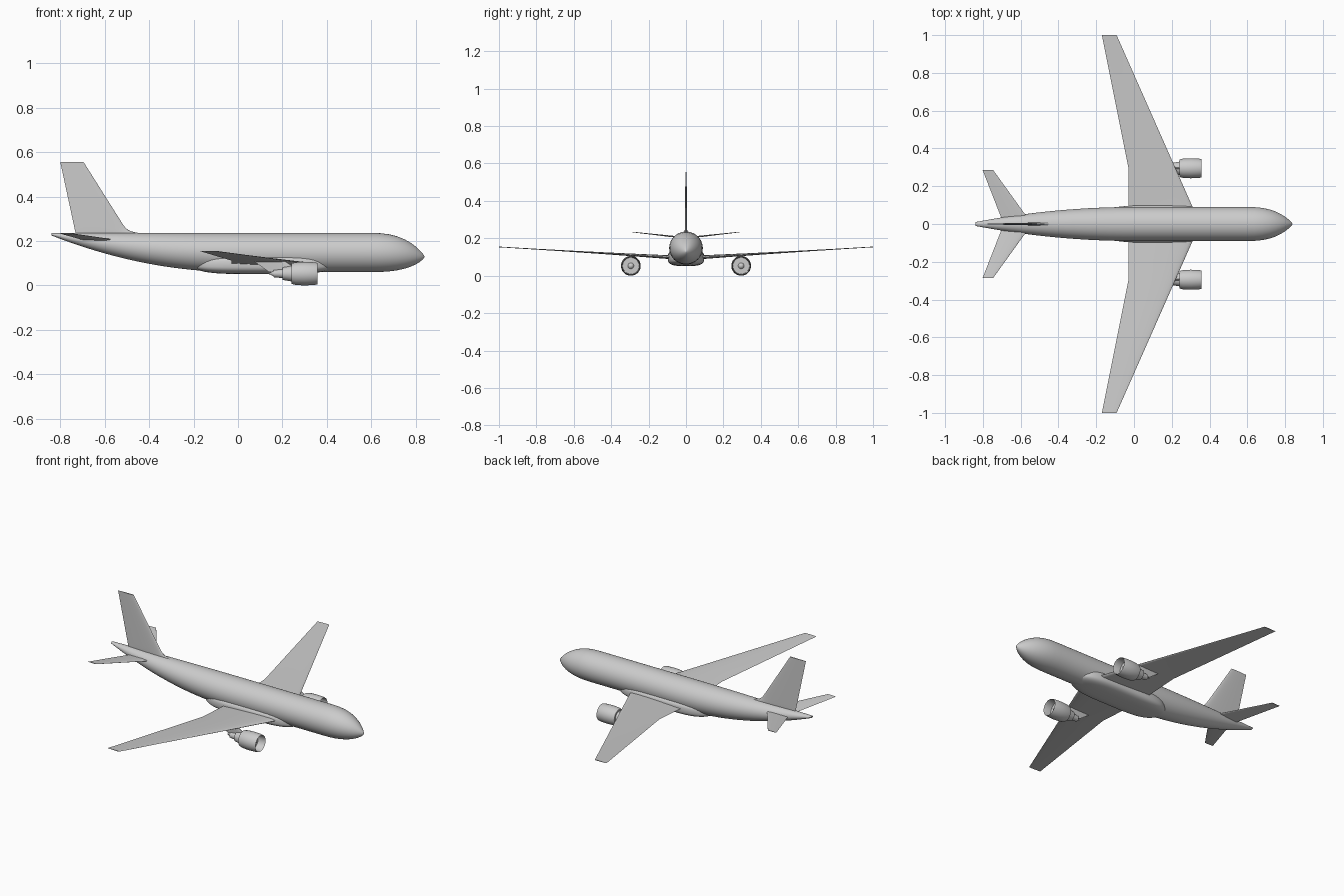
import bpy, bmesh
from math import sin, cos, pi, tau, radians, exp, sqrt, copysign

cube = bpy.data.objects.get("Cube")
if cube:
    bpy.data.objects.remove(cube, do_unlink=True)

shade = (0.6, 0.6, 0.6, 1)
grey = bpy.data.materials.new("light_grey")
grey.use_nodes = True
grey.diffuse_color = shade
grey.node_tree.nodes["Principled BSDF"].inputs["Base Color"].default_value = shade


def loft(name, rings):
    """Skin a list of equal-length point rings and cap both ends."""
    bm = bmesh.new()
    loops = [[bm.verts.new(point) for point in ring] for ring in rings]
    for near, far in zip(loops, loops[1:]):
        for i in range(len(near)):
            bm.faces.new((near[i - 1], near[i], far[i], far[i - 1]))
    bm.faces.new(loops[0])
    bm.faces.new(loops[-1])
    bmesh.ops.remove_doubles(bm, verts=bm.verts, dist=0.00001)
    bmesh.ops.recalc_face_normals(bm, faces=bm.faces)
    mesh = bpy.data.meshes.new(name)
    bm.to_mesh(mesh)
    bm.free()
    mesh.materials.append(grey)
    obj = bpy.data.objects.new(name, mesh)
    bpy.context.collection.objects.link(obj)
    bpy.ops.object.select_all(action='DESELECT')
    obj.select_set(True)
    bpy.context.view_layer.objects.active = obj
    bpy.ops.object.shade_smooth_by_angle(angle=radians(35))


def oval(x, half_width, bottom, top, power=1.0, count=40):
    """Cross-section across x; a power below 1 squares the corners."""
    middle, half_height = (top + bottom) / 2, (top - bottom) / 2
    ring = []
    for i in range(count):
        c, s = cos(tau * i / count), sin(tau * i / count)
        ring.append((x, half_width * copysign(abs(c) ** power, c),
                     middle + half_height * copysign(abs(s) ** power, s)))
    return ring


def airfoil(lead, trail, thickness, place, count=28):
    """Round-nosed, sharp-tailed section; place(x, offset) sets it in space."""
    ring = []
    for i in range(count):
        angle = tau * i / count
        along = (1 - cos(angle)) / 2
        offset = 2.5 * thickness * (sqrt(along) - along)
        ring.append(place(lead + (trail - lead) * along, copysign(offset, pi - angle)))
    return ring


def fuselage_section(x):
    """Straight cabin, upswept tail cone and drooped round nose."""
    tail = max(0, -x / 0.84) ** 2
    nose = min(1, max(0, (x - 0.6) / 0.24))
    full = (1 - nose ** 2.5) ** 0.85
    return oval(x, (0.09 - 0.08 * tail) * full,
                0.13 - 0.07 * full ** 0.8 + 0.165 * tail, 0.13 + 0.106 * full)


def fairing_section(along):
    """Flat-bottomed belly bulge that fades out at both ends."""
    full = (1 - along ** 4) ** 0.45
    return oval(0.115 + 0.315 * along, 0.098 * full,
                0.09 - 0.039 * full, 0.1 + 0.04 * full, power=0.65)


def fin_section(up):
    """Swept fin whose leading edge flares into the fuselage top."""
    z = 0.23 + 0.325 * up
    lead = -0.49 - 0.205 * up + 0.1 * exp(-40 * up)
    return airfoil(lead, -0.73 - 0.07 * up, 0.011 - 0.006 * up,
                   lambda x, offset: (x, offset, z))


def wing_section(y, side):
    """Tapered wing with a kinked trailing edge and dihedral."""
    z = 0.094 + 0.06 * y
    return airfoil(0.35 - 0.442 * y, -0.03 - 0.2 * max(0, y - 0.3),
                   0.003 + 0.016 * (1 - y) ** 2,
                   lambda x, offset: (x, side * y, z + offset))


def tailplane_section(y, side):
    """Thin swept tailplane with dihedral."""
    z = 0.202 + 0.11 * y
    return airfoil(-0.54 - 0.72 * y, -0.69 - 0.39 * y, 0.008 - 0.02 * y,
                   lambda x, offset: (x, side * y, z + offset))


def pylon_section(up, hub):
    """Slim strut rising from the engine core back into the wing."""
    z = 0.06 + 0.05 * up
    return airfoil(0.29 - 0.08 * up, 0.14 - 0.07 * up, 0.007,
                   lambda x, offset: (x, hub + offset, z))


def circle(x, radius, hub, count=36):
    """Ring round an engine axis."""
    return [(x, hub + radius * cos(tau * i / count),
             0.053 + radius * sin(tau * i / count)) for i in range(count)]


steps = [i / 40 for i in range(41)]
loft("fuselage", [fuselage_section(-0.84 * cos(pi * t)) for t in steps])
loft("belly_fairing", [fairing_section(-cos(pi * t)) for t in steps])
loft("tail_fin", [fin_section(t ** 3) for t in steps])

# Engine outline from spinner, round the intake lip, to the stepped exhaust
engine = [(0.335, 0), (0.31, 0.016), (0.31, 0.044), (0.35, 0.046),
          (0.357, 0.048), (0.345, 0.051), (0.3, 0.053), (0.26, 0.051),
          (0.24, 0.046), (0.24, 0.035), (0.2, 0.028), (0.2, 0.02),
          (0.16, 0.016), (0.16, 0.012), (0.135, 0)]

# Paired parts on both sides
for label, side in (("left", 1), ("right", -1)):
    hub = 0.295 * side
    loft(label + "_wing", [wing_section(i / 10, side) for i in range(11)])
    loft(label + "_tailplane", [tailplane_section(y, side) for y in (0, 0.1, 0.285)])
    loft(label + "_engine", [circle(x, radius, hub) for x, radius in engine])
    loft(label + "_pylon", [pylon_section(up, hub) for up in (0, 0.5, 1)])
